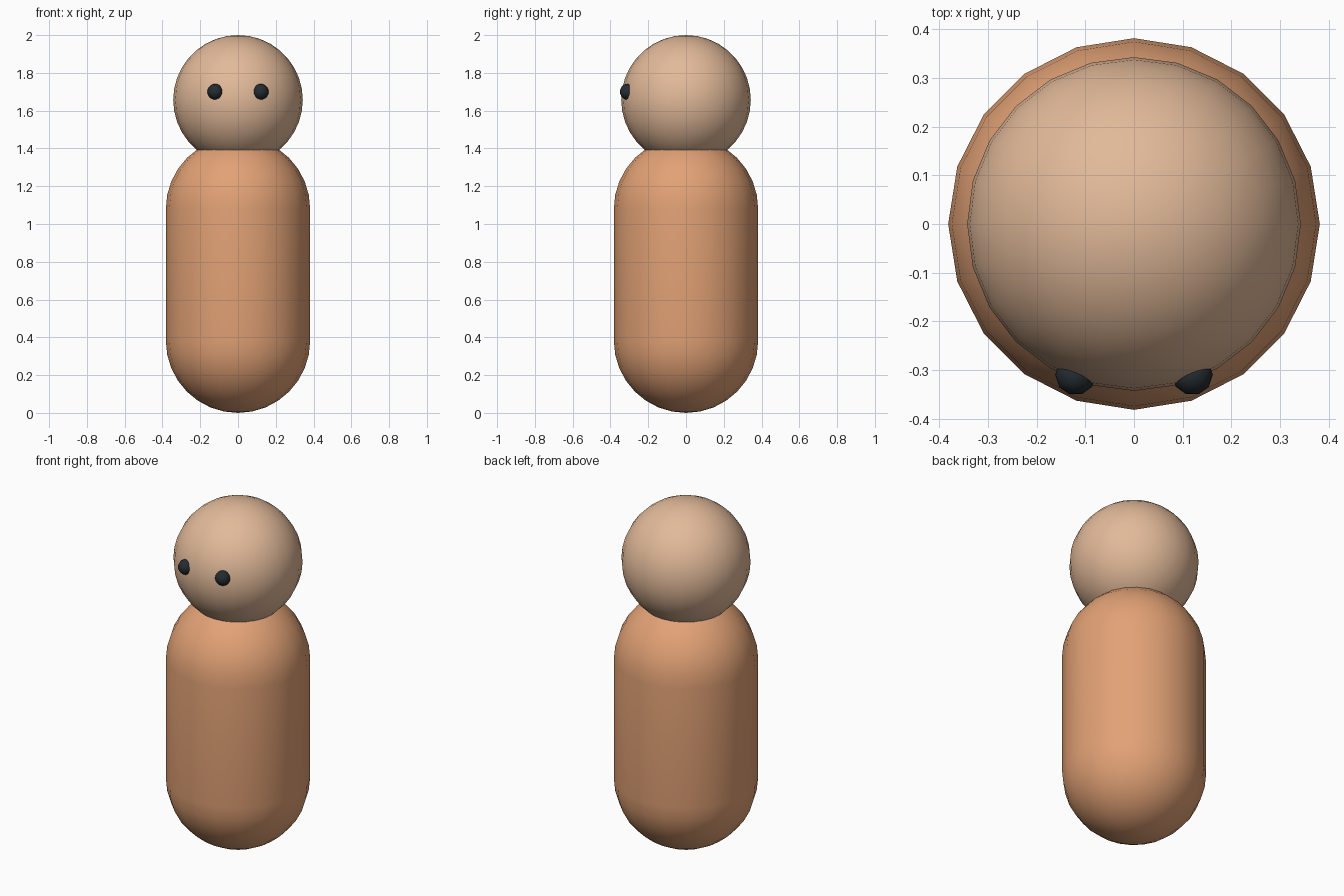
import bpy
import bmesh
from math import sin, cos, pi, radians

cube = bpy.data.objects.get("Cube")
if cube:
    bpy.data.objects.remove(cube, do_unlink=True)


def material(name, color):
    mat = bpy.data.materials.new(name)
    mat.use_nodes = True
    mat.diffuse_color = (*color, 1)
    mat.node_tree.nodes["Principled BSDF"].inputs["Base Color"].default_value = (*color, 1)
    return mat


def rounded_solid(name, radius, location, sides, rings, mat, length=0):
    """Sphere about location, or an upright capsule when length is set."""
    bm = bmesh.new()
    arcs = [-pi / 2 + pi * i / rings for i in range(1, rings)]
    # Split the half-circle profile at its equator to make a capsule
    profile = [(radius * cos(a), radius * sin(a) - length / 2) for a in arcs if a < 1e-6]
    profile += [(radius * cos(a), radius * sin(a) + length / 2)
                for a in arcs if a > (-1e-6 if length else 1e-6)]
    loops = [[bm.verts.new((r * cos(2 * pi * k / sides), r * sin(2 * pi * k / sides), z))
              for k in range(sides)] for r, z in profile]
    bottom = bm.verts.new((0, 0, -radius - length / 2))
    top = bm.verts.new((0, 0, radius + length / 2))
    for k in range(sides):
        n = (k + 1) % sides
        bm.faces.new((bottom, loops[0][n], loops[0][k]))
        bm.faces.new((top, loops[-1][k], loops[-1][n]))
        for low, high in zip(loops, loops[1:]):
            bm.faces.new((low[k], low[n], high[n], high[k]))
    mesh = bpy.data.meshes.new(name)
    bm.to_mesh(mesh)
    bm.free()
    mesh.materials.append(mat)
    obj = bpy.data.objects.new(name, mesh)
    obj.location = location
    bpy.context.collection.objects.link(obj)
    bpy.ops.object.select_all(action="DESELECT")
    obj.select_set(True)
    bpy.context.view_layer.objects.active = obj
    bpy.ops.object.shade_smooth_by_angle(angle=radians(60))
    return obj


clay = material("warm clay", (0.76, 0.36, 0.18))
skin = material("light skin", (0.76, 0.49, 0.32))
dark = material("dark slate", (0.018, 0.025, 0.031))

# Capsule body and ball head
rounded_solid("body", 0.382, (0, 0, 0.731), 20, 16, clay, length=0.698)
rounded_solid("head", 0.343, (0, 0, 1.657), 24, 18, skin)

# Bead eyes, half sunk into the face
for side, x in (("left", 0.12), ("right", -0.12)):
    rounded_solid(side + "_eye", 0.042, (x, -0.31, 1.70), 10, 10, dark)
